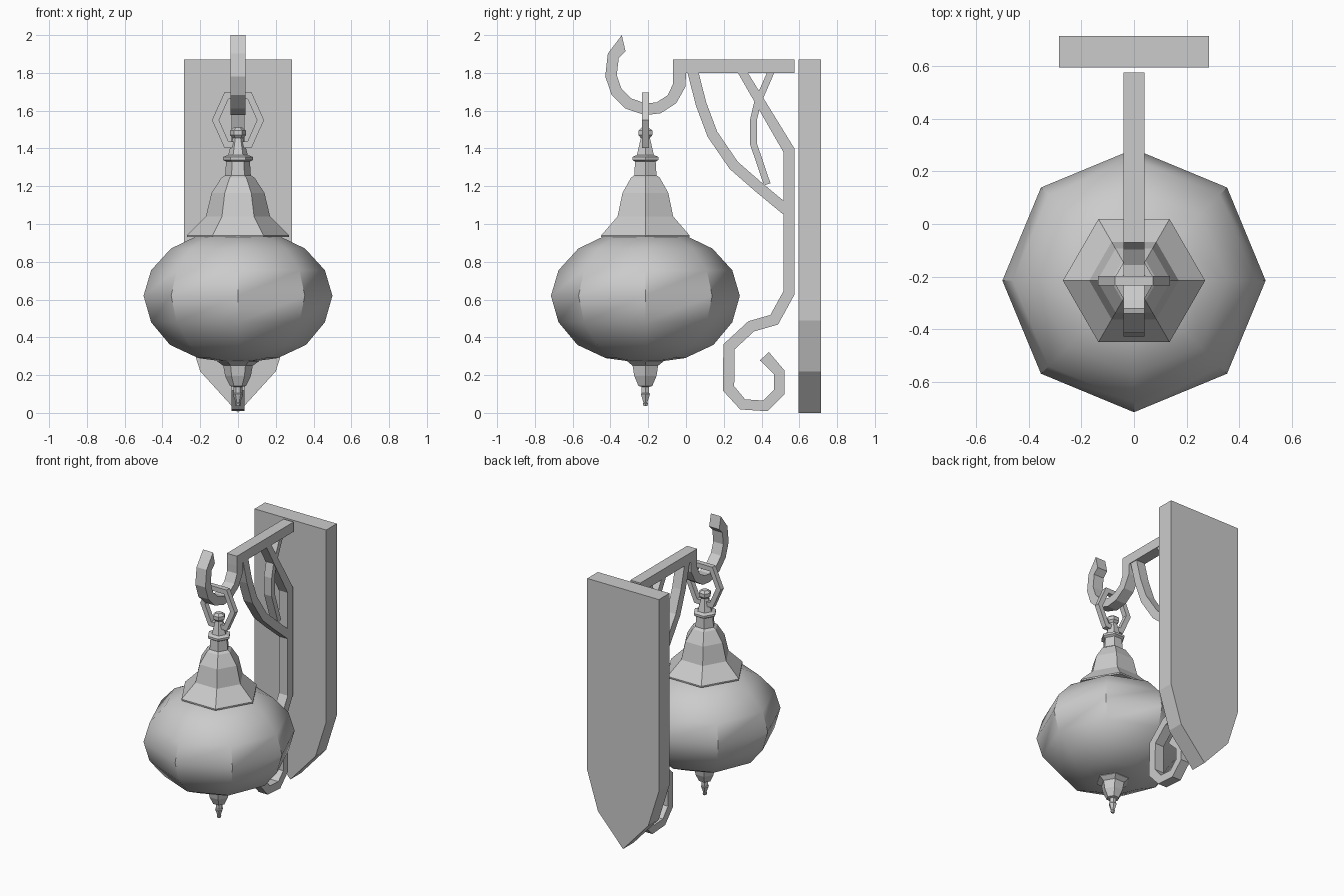
import bpy, bmesh
from math import cos, sin, pi, radians
from mathutils import Vector

if "Cube" in bpy.data.objects:
    bpy.data.objects.remove(bpy.data.objects["Cube"])

CY = -0.215  # lantern axis in y


def finish(name, bm):
    bmesh.ops.recalc_face_normals(bm, faces=bm.faces)
    me = bpy.data.meshes.new(name)
    bm.to_mesh(me)
    bm.free()
    ob = bpy.data.objects.new(name, me)
    bpy.context.collection.objects.link(ob)
    return ob


def ribbon(name, path, half, width=0.06, closed=False, tip=None, place=None):
    """Mitred flat bar along a 2D path (y, z[, width]), thick by +-half across it."""
    place = place or (lambda a, b, t: (t, a, b))
    pts = [Vector(p[:2]) for p in path]
    n = len(pts)
    bm = bmesh.new()
    rings = []
    for i, p in enumerate(pts):
        w = path[i][2] if len(path[i]) > 2 else width
        normals = []
        for j in (i - 1, i):
            if closed or 0 <= j < n - 1:
                d = (pts[(j + 1) % n] - pts[j]).normalized()
                normals.append(Vector((-d.y, d.x)))
        m = sum(normals, Vector((0, 0))).normalized()
        off = m * (w / 2 / m.dot(normals[0]))
        if tip and i == n - 1:
            off = Vector(tip)
        rings.append([bm.verts.new(place(*(p + off * s), t * half))
                      for s, t in ((1, 1), (1, -1), (-1, -1), (-1, 1))])
    for i in range(n if closed else n - 1):
        a, b = rings[i], rings[(i + 1) % n]
        for k in range(4):
            l = (k + 1) % 4
            bm.faces.new((a[k], a[l], b[l], b[k]))
    if not closed:
        bm.faces.new(rings[0])
        bm.faces.new(rings[-1])
    return finish(name, bm)


def turned(name, profile, sides):
    """Faceted lathe about the lantern axis from (radius, z) points."""
    bm = bmesh.new()
    rings = [[bm.verts.new((r * cos(2 * pi * k / sides), CY + r * sin(2 * pi * k / sides), z))
              for k in range(sides)] for r, z in profile]
    for a, b in zip(rings, rings[1:]):
        for k in range(sides):
            l = (k + 1) % sides
            bm.faces.new((a[k], a[l], b[l], b[k]))
    bm.faces.new(rings[0])
    bm.faces.new(rings[-1])
    return finish(name, bm)


# Wall plate with pointed foot
bm = bmesh.new()
outline = [(-.285, 1.87), (-.285, .49), (-.2, .22), (0, 0), (.2, .22), (.285, .49), (.285, 1.87)]
face = bm.faces.new([bm.verts.new((x, .595, z)) for x, z in outline])
ext = bmesh.ops.extrude_face_region(bm, geom=[face])
bmesh.ops.translate(bm, vec=(0, .12, 0),
                    verts=[v for v in ext['geom'] if isinstance(v, bmesh.types.BMVert)])
finish("wall_plate", bm)

# Top arm and hook
ribbon("top_arm", [(-.07, 1.835), (.575, 1.835)], .04, .07)
ribbon("hook", [(-.035, 1.81, .07), (-.035, 1.735, .065), (-.075, 1.66), (-.145, 1.615),
                (-.215, 1.607), (-.305, 1.638), (-.368, 1.70), (-.397, 1.785),
                (-.385, 1.89), (-.33, 1.957)], .04, tip=(-.01, .043))

# Scrolled bracket and its braces
ribbon("scroll_bracket", [(.295, 1.81, .045), (.545, 1.39), (.545, .635), (.467, .493),
                          (.345, .458), (.228, .35), (.225, .13), (.30, .045, .055),
                          (.42, .037, .055), (.493, .11, .055), (.493, .215, .055),
                          (.415, .30, .065)], .035)
ribbon("main_brace", [(.035, 1.81), (.08, 1.635), (.14, 1.475), (.253, 1.31), (.385, 1.195),
                      (.53, 1.075)], .035, .057)
ribbon("inner_brace", [(.452, 1.81), (.378, 1.64), (.357, 1.55), (.357, 1.425), (.43, 1.21)],
       .03, .036)

# Hexagonal hanging link
ribbon("hanging_link", [(.119, 1.55), (.061, 1.68), (-.061, 1.68), (-.119, 1.55),
                        (-.061, 1.42), (.061, 1.42)], .018, .034, closed=True,
       place=lambda a, b, t: (a, CY + t, b))

# Lantern globe, rounded vertically with faceted sides
globe = turned("lantern_globe", [(.1, .275), (.21, .29), (.36, .36), (.46, .48), (.5, .62),
                                 (.46, .755), (.355, .87), (.22, .935)], 8)
bpy.context.view_layer.objects.active = globe
globe.select_set(True)
bpy.ops.object.shade_smooth_by_angle(angle=radians(38))

# Cap with neck and knob
turned("lantern_cap", [(.27, .93), (.27, .94), (.17, 1.04), (.14, 1.165), (.088, 1.245),
                       (.068, 1.258), (.063, 1.33), (.08, 1.34), (.08, 1.355), (.052, 1.365),
                       (.028, 1.455), (.042, 1.47), (.042, 1.495), (.022, 1.51)], 6)

# Bottom finial
turned("bottom_finial", [(.11, .285), (.11, .272), (.078, .25), (.068, .195), (.042, .142),
                         (.023, .138), (.023, .105), (.028, .1), (.012, .055), (.016, .05),
                         (.012, .037)], 6)
